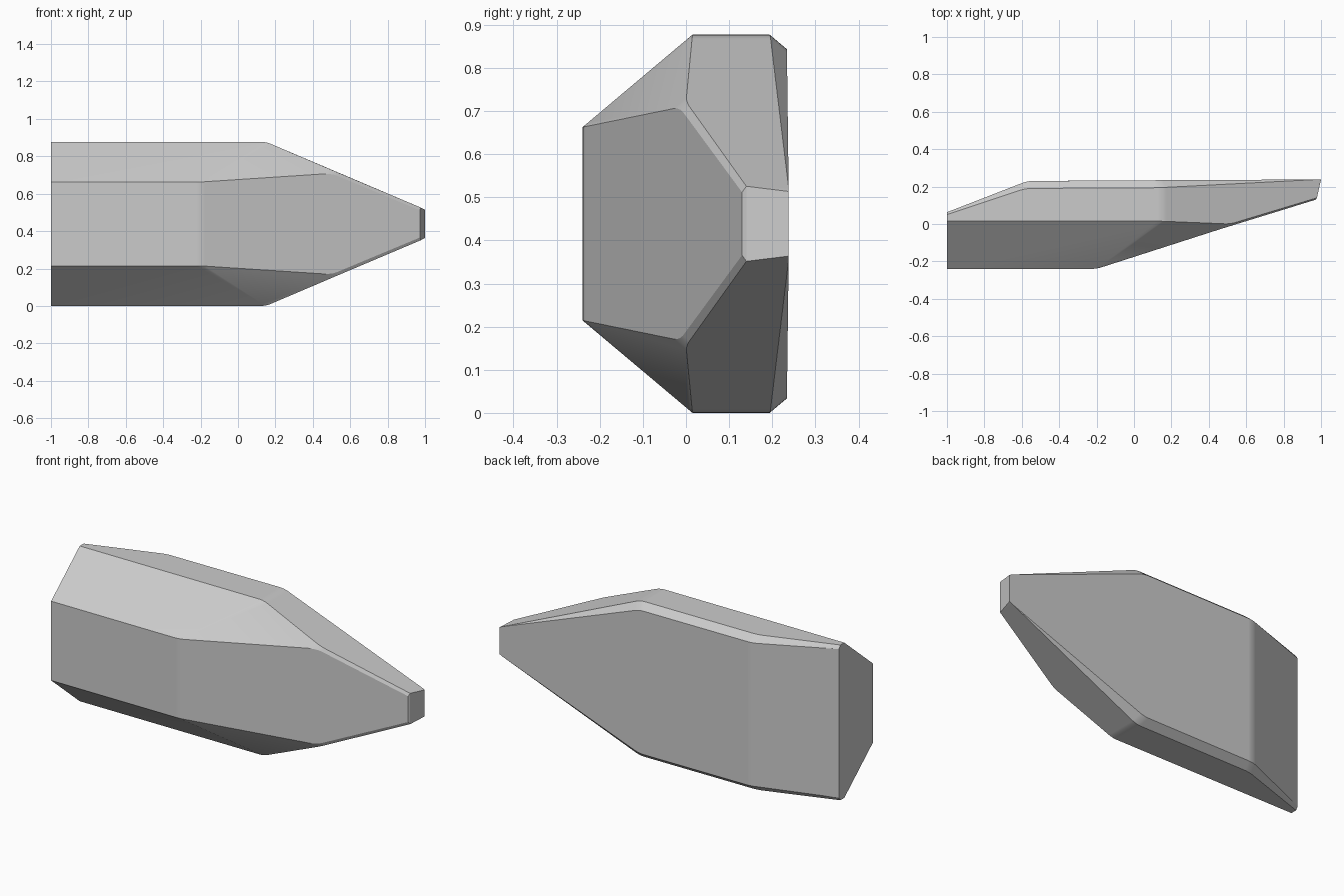
import bpy
import bmesh
import math

cube = bpy.data.objects.get("Cube")
if cube:
    bpy.data.objects.remove(cube, do_unlink=True)

MID = 0.4385  # height of the mirror plane

# Corners of the upper half: x, y, height above the mirror plane
corners = [
    # open end
    (-1, -0.24, 0.224), (-1, 0.015, 0.4385), (-1, 0.05, 0.4385), (-1, 0.063, 0.42),
    # front bend and upper ridge
    (-0.2, -0.24, 0.224), (0.15, 0.015, 0.4385),
    # back bend and back chamfer
    (-0.58, 0.19, 0.4385), (-0.57, 0.23, 0.405),
    (0.15, 0.195, 0.4385), (0.13, 0.234, 0.405),
    # narrow chamfer running to the tip
    (0.5, -0.015, 0.27), (0.515, 0.0, 0.283),
    (0.972, 0.13, 0.073), (0.978, 0.14, 0.087),
    # tip
    (1, 0.238, 0.075), (0.985, 0.238, 0.083),
]

bm = bmesh.new()
for side in (1, -1):
    for x, y, h in corners:
        bm.verts.new((x, y, MID + side * h))
hull = bmesh.ops.convex_hull(bm, input=bm.verts[:])
loose = [v for v in bm.verts if not v.link_faces]
bmesh.ops.delete(bm, geom=loose, context="VERTS")
bmesh.ops.dissolve_limit(bm, angle_limit=math.radians(3),
                         verts=bm.verts[:], edges=bm.edges[:])
bmesh.ops.recalc_face_normals(bm, faces=bm.faces[:])

# Soften only the shallow bends
bends = [e for e in bm.edges
         if math.radians(10) < e.calc_face_angle(0) < math.radians(30)
         and max(v.co.x for v in e.verts) < 0.9
         and abs(e.verts[0].co.x - e.verts[1].co.x) < 0.1]
bmesh.ops.bevel(bm, geom=bends, offset=0.025, segments=3, profile=0.5,
                affect="EDGES", clamp_overlap=True)
bmesh.ops.recalc_face_normals(bm, faces=bm.faces[:])

mesh = bpy.data.meshes.new("faceted_shell")
bm.to_mesh(mesh)
bm.free()
shell = bpy.data.objects.new("faceted_shell", mesh)
bpy.context.collection.objects.link(shell)

# Single grey material
grey = bpy.data.materials.new("plain_grey")
grey.use_nodes = True
colour = (0.6, 0.6, 0.6, 1)
grey.diffuse_color = colour
grey.node_tree.nodes["Principled BSDF"].inputs["Base Color"].default_value = colour
mesh.materials.append(grey)

# Smooth bends, crisp edges
bpy.ops.object.select_all(action="DESELECT")
shell.select_set(True)
bpy.context.view_layer.objects.active = shell
bpy.ops.object.shade_smooth_by_angle(angle=math.radians(15))
weighted = shell.modifiers.new("weighted_normals", "WEIGHTED_NORMAL")
weighted.keep_sharp = True
